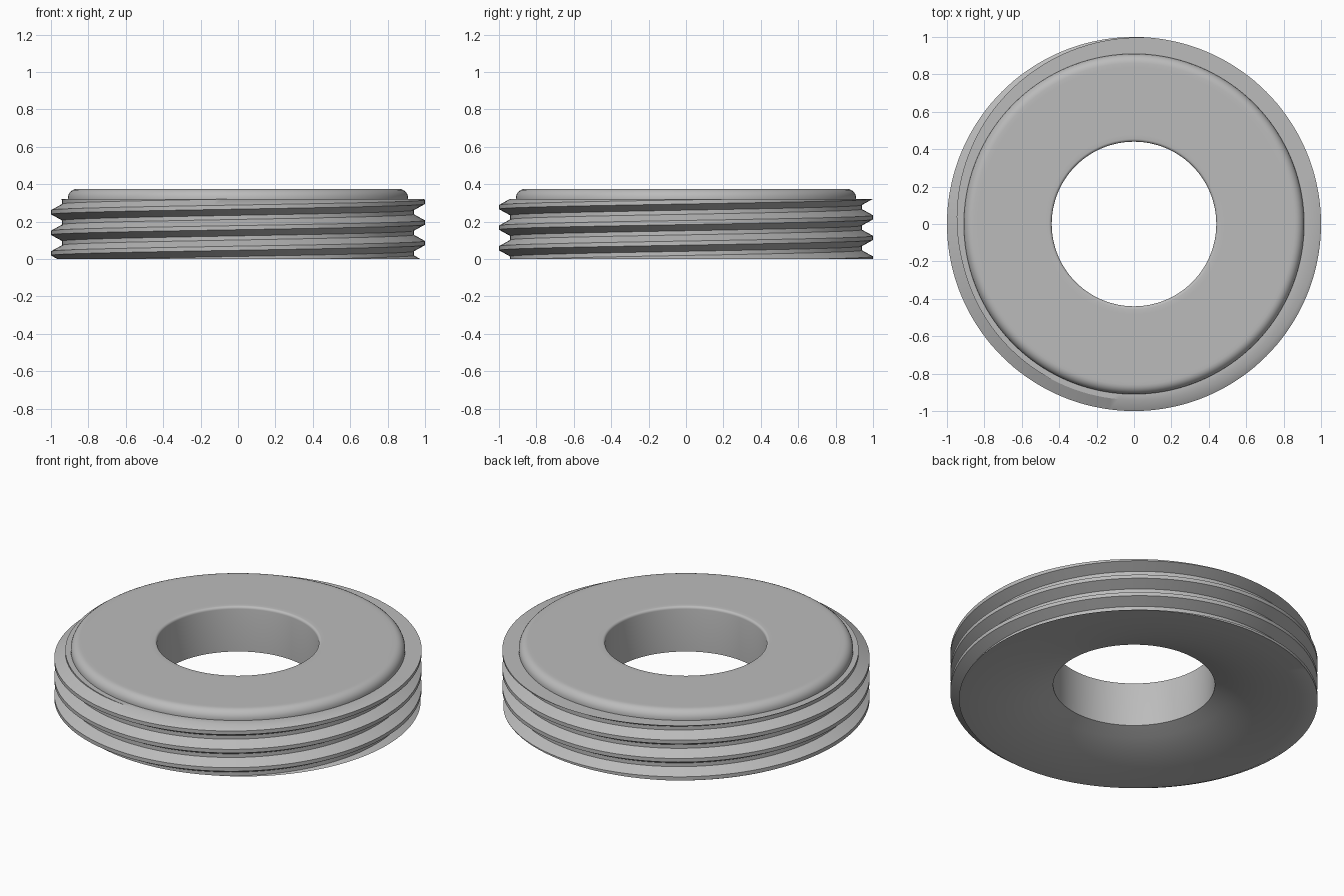
import bpy
import bmesh
from math import sin, cos, pi, radians

cube = bpy.data.objects.get("Cube")
if cube:
    bpy.data.objects.remove(cube, do_unlink=True)

SEGMENTS = 144
PITCH = 0.11
CREST_Z = 0.195          # crest height at angle zero
HALF_FLAT = 0.011        # half height of crest and root flats
ROOT_R, CREST_R = 0.94, 1.0
BODY_TOP, TOP, HOLE_R = 0.32, 0.375, 0.44


def material(name, rgb):
    mat = bpy.data.materials.new(name)
    mat.use_nodes = True
    mat.diffuse_color = (*rgb, 1)
    mat.node_tree.nodes["Principled BSDF"].inputs["Base Color"].default_value = (*rgb, 1)
    return mat


def arc(cr, cz, radius, start, end, steps=6):
    angles = [radians(start + (end - start) * i / steps) for i in range(steps + 1)]
    return [(cr + radius * cos(a), cz + radius * sin(a)) for a in angles]


def thread_radius(z, crest):
    """Trapezoidal thread radius at height z, for a crest at the given height."""
    d = abs((z - crest + PITCH / 2) % PITCH - PITCH / 2)
    t = (d - HALF_FLAT) / (PITCH / 2 - 2 * HALF_FLAT)
    return CREST_R + (ROOT_R - CREST_R) * min(max(t, 0), 1)


# Fixed part of the section: ledge, rounded cap, bore, dished underside
cap = [(0.91, BODY_TOP)] + arc(0.86, TOP - 0.05, 0.05, 0, 90)
cap += [(0.84, TOP), (0.48, TOP)]
bore = arc(HOLE_R + 0.015, TOP - 0.015, 0.015, 90, 180, 4)
dish = [(HOLE_R, 0.105), (0.52, 0.073), (0.6, 0.047), (0.7, 0.024), (0.8, 0.009), (0.9, 0)]


def section(angle):
    """Closed section at an angle; the helix is clipped to the body height."""
    crest = CREST_Z + PITCH * angle / (2 * pi)
    points = []
    for turn in range(-4, 3):
        for offset in (-HALF_FLAT, HALF_FLAT, PITCH / 2 - HALF_FLAT, PITCH / 2 + HALF_FLAT):
            z = min(max(crest + turn * PITCH + offset, 0), BODY_TOP)
            points.append((thread_radius(z, crest), z))
    return points + cap + bore + dish


# Threaded ring
bm = bmesh.new()
columns = []
for i in range(SEGMENTS + 1):
    a = 2 * pi * i / SEGMENTS
    columns.append([bm.verts.new((r * cos(a), r * sin(a), z)) for r, z in section(a)])
for left, right in zip(columns, columns[1:]):
    for j in range(len(left)):
        k = (j + 1) % len(left)
        bm.faces.new((left[j], right[j], right[k], left[k]))
bmesh.ops.remove_doubles(bm, verts=bm.verts, dist=0.00005)
bmesh.ops.recalc_face_normals(bm, faces=bm.faces)

mesh = bpy.data.meshes.new("threaded_ring")
bm.to_mesh(mesh)
bm.free()
ring = bpy.data.objects.new("threaded_ring", mesh)
bpy.context.collection.objects.link(ring)
mesh.materials.append(material("plain_grey", (0.5, 0.5, 0.5)))

bpy.ops.object.select_all(action="DESELECT")
ring.select_set(True)
bpy.context.view_layer.objects.active = ring
bpy.ops.object.shade_smooth_by_angle(angle=radians(30))
